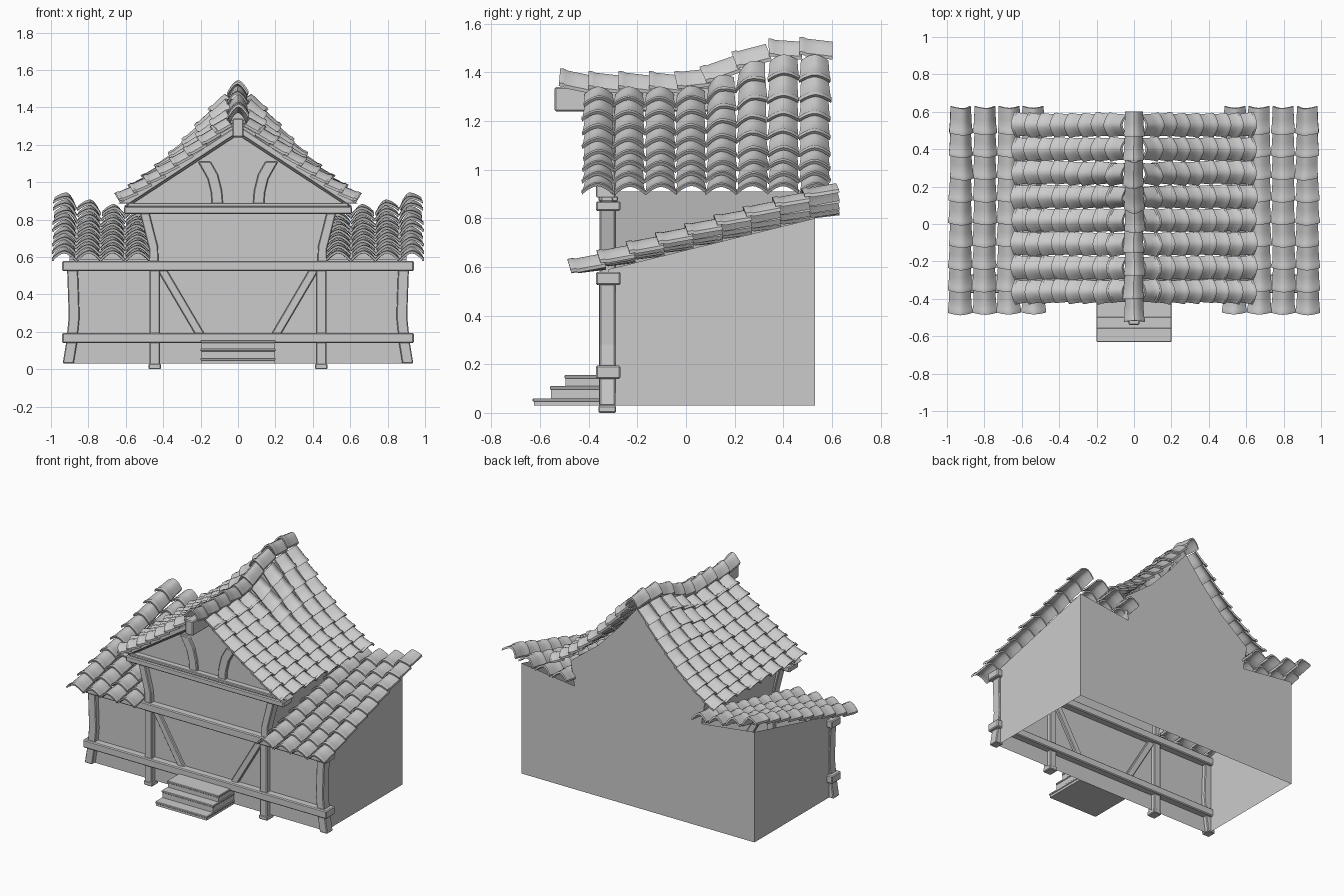
import bpy, bmesh, math, random
from mathutils import Vector as V

if "Cube" in bpy.data.objects:
    bpy.data.objects.remove(bpy.data.objects["Cube"])

random.seed(4)


def finish(name, bm, mirror=False, bevel=0.0, smooth=None, recalc=True):
    if recalc:
        bmesh.ops.recalc_face_normals(bm, faces=bm.faces)
    me = bpy.data.meshes.new(name)
    bm.to_mesh(me)
    bm.free()
    ob = bpy.data.objects.new(name, me)
    bpy.context.collection.objects.link(ob)
    if bevel:
        b = ob.modifiers.new("Bevel", 'BEVEL')
        b.width = bevel
        b.segments = 1
    if mirror:
        ob.modifiers.new("Mirror", 'MIRROR')
    if smooth:
        bpy.ops.object.select_all(action='DESELECT')
        ob.select_set(True)
        bpy.context.view_layer.objects.active = ob
        bpy.ops.object.shade_smooth_by_angle(angle=math.radians(smooth))
    return ob


def loft(bm, rings):
    """Closed loops joined in order and capped at both ends."""
    vs = [[bm.verts.new(p) for p in r] for r in rings]
    n = len(vs[0])
    for a, b in zip(vs, vs[1:]):
        for i in range(n):
            j = (i + 1) % n
            bm.faces.new((a[i], a[j], b[j], b[i]))
    for r in (vs[0], vs[-1]):
        for i in range(n // 2 - 1):
            bm.faces.new((r[i], r[i + 1], r[n - 2 - i], r[n - 1 - i]))


def timber(name, pts, width, y0, y1, mirror=True):
    """Bent timber following (x, z) points on the front face."""
    pts = [V((x, 0, z)) for x, z in pts]
    rings = []
    for i, p in enumerate(pts):
        d = (pts[min(i + 1, len(pts) - 1)] - pts[max(i - 1, 0)]).normalized()
        s = V((d.z, 0, -d.x)) * width / 2
        if i in (0, len(pts) - 1) and abs(d.z) > 0.3:
            s = V((width / 2 / abs(d.z), 0, 0)) * (1 if d.z > 0 else -1)
        rings.append([p - s + V((0, y0, 0)), p + s + V((0, y0, 0)),
                      p + s + V((0, y1, 0)), p - s + V((0, y1, 0))])
    bm = bmesh.new()
    loft(bm, rings)
    finish(name, bm, mirror, bevel=0.005)


def box(name, x0, x1, y0, y1, z0, z1, bevel=0.006):
    bm = bmesh.new()
    loft(bm, [[(x0, y0, z), (x1, y0, z), (x1, y1, z), (x0, y1, z)] for z in (z0, z1)])
    finish(name, bm, bevel=bevel)


def tile(bm, top, low, side, w, h, lift=0.018, thick=0.014):
    """Tapered barrel tile, its lower end wider, lifted and lipped."""
    side = side.normalized()
    n = side.cross(low - top).normalized()
    if n.z < 0:
        n = -n
    us = [i / 4 - 1 for i in range(9)]
    tw = random.uniform(-0.005, 0.005)
    rings = []
    for t, ws, up in ((0, .86, 0), (.45, .9, .4), (.8, .95, .7), (.86, 1.0, 1.0), (1, 1.0, 1.1)):
        c = top.lerp(low, t) + n * lift * up + side * tw * t
        arch = [(u, h * (1 - abs(u) ** 1.7)) for u in us]
        outer = [c + side * u * w * ws + n * (a + thick) for u, a in arch]
        inner = [c + side * u * w * ws * .95 + n * a for u, a in arch]
        rings.append(outer + inner[::-1])
    loft(bm, rings)


# Wall shell: front, back, sides and upper sides, open underneath
F, B = -0.32, 0.53
bm = bmesh.new()


def panel(pts):
    bm.faces.new([bm.verts.new(p) for p in pts])


front = [(.9, .03), (.9, .59), (.45, .59), (.52, .87), (.58, .88), (0, 1.28)]
back = [(.9, .03), (.9, .8), (.49, .75), (.52, .92), (.3, 1.09), (.13, 1.27), (0, 1.43)]
for prof, y in ((front, F), (back, B)):
    loop = prof + [(-x, z) for x, z in prof[-2::-1]]
    if y > 0:
        loop.reverse()
    panel([(x, y, z) for x, z in loop])
for s in (1, -1):
    panel([(s * .9, F, .03), (s * .9, B, .03), (s * .9, B, .8), (s * .9, F, .59)][::s])
    panel([(s * .45, F, .59), (s * .49, B, .75), (s * .52, B, .91), (s * .52, F, .91)][::s])
finish("house_walls", bm, recalc=False)

# Horizontal beams
box("sill_beam", -.94, .94, -.37, -.27, .14, .195)
box("middle_beam", -.94, .94, -.37, -.27, .525, .58)
box("gable_beam", -.61, .61, -.37, -.27, .83, .87)
box("gable_beam_cap", -.59, .59, -.36, -.28, .87, .89, .004)
box("ridge_beam", -.03, .03, -.54, .1, 1.24, 1.34)

# Posts, braces and gable timbers
timber("corner_post", [(.908, .03), (.89, .14), (.876, .28), (.88, .4), (.885, .54)], .058, -.355, -.29)
timber("inner_post", [(.445, .01), (.445, .56)], .055, -.357, -.29)
timber("post_foot", [(.445, 0), (.445, .03)], .065, -.36, -.287)
timber("upper_post", [(.45, .56), (.452, .65), (.475, .74), (.5, .84)], .05, -.355, -.29)
timber("brace", [(.205, .19), (.405, .53)], .045, -.34, -.3)
timber("gable_brace", [(.11, .88), (.115, .95), (.135, 1.03), (.18, 1.11)], .06, -.34, -.3)
timber("barge_board", [(.61, .885), (0, 1.285)], .035, -.37, -.29)
timber("barge_trim", [(.6, .87), (0, 1.262)], .015, -.35, -.3)

# Front steps
for i, (y, z) in enumerate(((-.63, .06), (-.56, .11), (-.5, .155))):
    box(f"step_{i + 1}", -.195, .195, y + .005, F, .03, z - .012, 0)
    box(f"step_tread_{i + 1}", -.2, .2, y, F, z - .014, z, .003)


# Main roof: eight columns of tiles per slope, ridge sweeping up at the back
def ridge_lift(y):
    t = min(max((y + .02) / .42, 0), 1)
    return .14 * t * t * (3 - 2 * t)


def main_surface(s, y):
    z = 1.3 - .42 * s - .02 * math.sin(math.pi * s) + ridge_lift(y) * max(1 - s, 0) ** 2.0
    return V((.03 + .59 * s, y, z))


bm = bmesh.new()
for col in range(8):
    y = -.36 + .127 * col
    for k in reversed(range(8)):
        s0, s1 = max(k / 8 - .025, 0), (k + 1) / 8 + random.uniform(-.006, .006)
        sm = (s0 + s1) / 2
        tile(bm, main_surface(s0, y), main_surface(s1, y),
             main_surface(sm, y + .06) - main_surface(sm, y - .06), .066, .04)
finish("main_roof_tiles", bm, mirror=True, smooth=35)


# Side roofs: four columns of tiles, outer edge curling up toward the back
def wing_surface(x, y):
    o = (x - .5) / .45
    return V((x, y, .556 + (y + .465) * (.235 + .075 * o * abs(o))))


bm = bmesh.new()
for col in range(4):
    x = .54 + .13 * col
    for k in range(9):
        low = -.465 + .12 * k
        high = low + .137
        m = (low + high) / 2
        tile(bm, wing_surface(x, high), wing_surface(x, low),
             wing_surface(x + .06, m) - wing_surface(x - .06, m), .066, .046)
finish("side_roof_tiles", bm, mirror=True, smooth=35)

# Ridge caps
bm = bmesh.new()
for k in range(9):
    y = -.525 + .124 * k
    y2 = y + .135
    extra = .012 if k == 0 else 0
    tile(bm, V((0, y2, 1.312 + ridge_lift(y2))), V((0, y, 1.312 + extra + ridge_lift(y))),
         V((1, 0, 0)), .056, .06, lift=.018)
finish("ridge_caps", bm, smooth=35)
